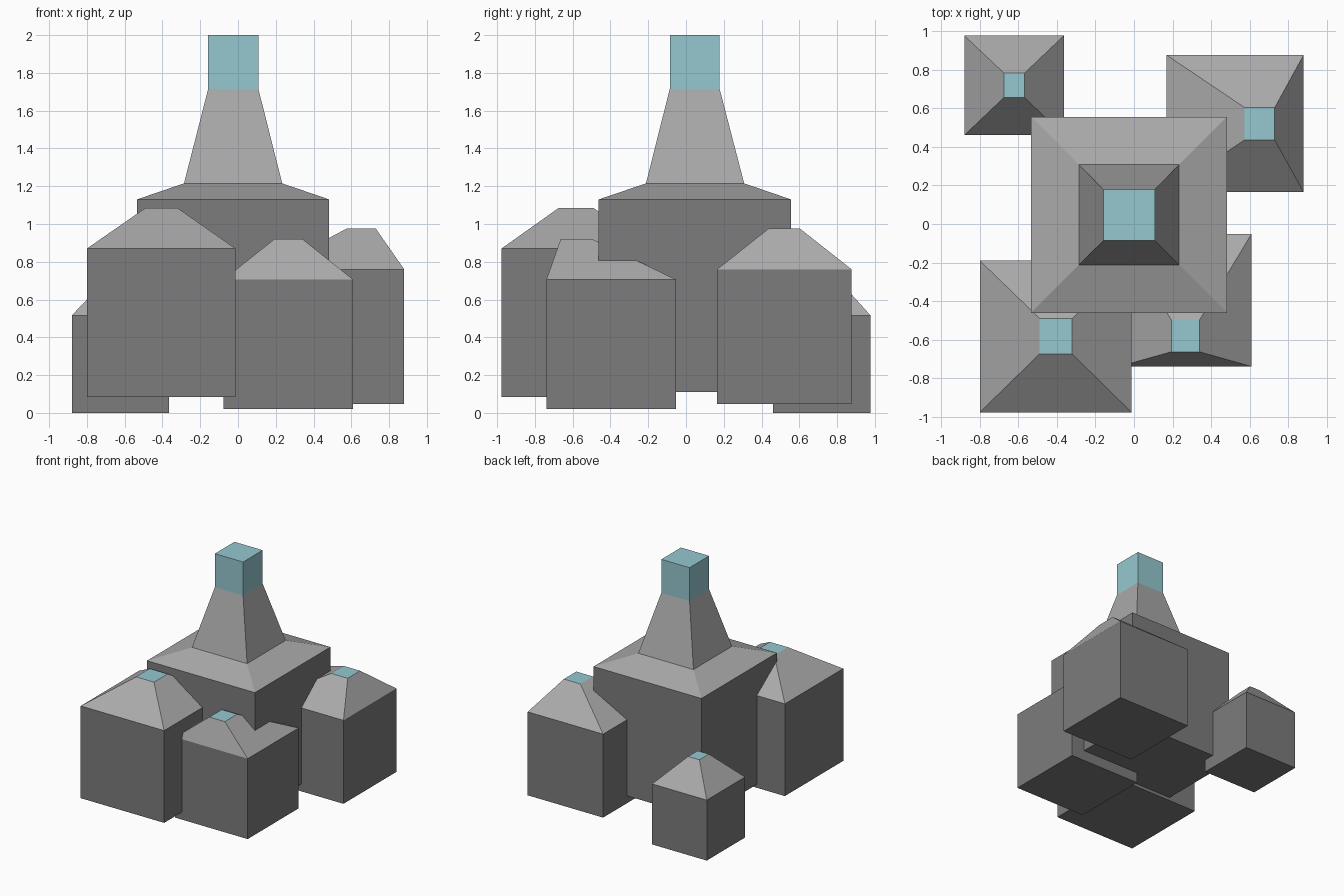
import bpy
import bmesh

if "Cube" in bpy.data.objects:
    bpy.data.objects.remove(bpy.data.objects["Cube"])


def material(name, rgb):
    m = bpy.data.materials.new(name)
    m.diffuse_color = (*rgb, 1)
    m.use_nodes = True
    m.node_tree.nodes["Principled BSDF"].inputs["Base Color"].default_value = m.diffuse_color
    return m


MATS = [material("dark_wall", (0.20, 0.20, 0.20)),
        material("light_roof", (0.40, 0.40, 0.40)),
        material("blue_cap", (0.30, 0.58, 0.63))]
WALL, ROOF, BLUE = range(3)


def building(name, rings, bands):
    """Closed stack of rectangles (x0, x1, y0, y1, z); one material per band, blue top."""
    bm = bmesh.new()
    loops = [[bm.verts.new((x, y, z)) for x, y in
              ((x0, y0), (x1, y0), (x1, y1), (x0, y1))]
             for x0, x1, y0, y1, z in rings]
    bm.faces.new(loops[0][::-1]).material_index = WALL
    for low, high, mat in zip(loops, loops[1:], bands):
        for i in range(4):
            j = (i + 1) % 4
            bm.faces.new((low[i], low[j], high[j], high[i])).material_index = mat
    bm.faces.new(loops[-1]).material_index = BLUE
    mesh = bpy.data.meshes.new(name)
    bm.to_mesh(mesh)
    bm.free()
    for m in MATS:
        mesh.materials.append(m)
    bpy.context.collection.objects.link(bpy.data.objects.new(name, mesh))


# Central tower: block, shallow roof, tapered shaft, blue lantern
base = (-0.535, 0.483, -0.462, 0.556)
shaft = (-0.286, 0.234, -0.212, 0.308)
lantern = (-0.158, 0.108, -0.086, 0.178)
building("central_tower",
         [(*base, 0.111), (*base, 1.13), (*shaft, 1.215),
          (*lantern, 1.715), (*lantern, 2.0)],
         [WALL, ROOF, ROOF, BLUE])

# Surrounding houses: cube footprint, base height, off-centre flat roof top
RISE = 0.215
houses = {
    "front_left_house": ((-0.80, -0.013, -0.977, -0.19), 0.083, (-0.49, -0.321, -0.674, -0.49)),
    "front_right_house": ((-0.077, 0.609, -0.739, -0.053), 0.02, (0.194, 0.34, -0.663, -0.498)),
    "back_right_house": ((0.168, 0.88, 0.165, 0.877), 0.048, (0.574, 0.73, 0.436, 0.604)),
    "back_left_house": ((-0.88, -0.364, 0.461, 0.977), 0.0, (-0.675, -0.568, 0.656, 0.783)),
}
for name, (foot, z, top) in houses.items():
    eave = z + foot[1] - foot[0]
    building(name, [(*foot, z), (*foot, eave), (*top, eave + RISE)], [WALL, ROOF])
